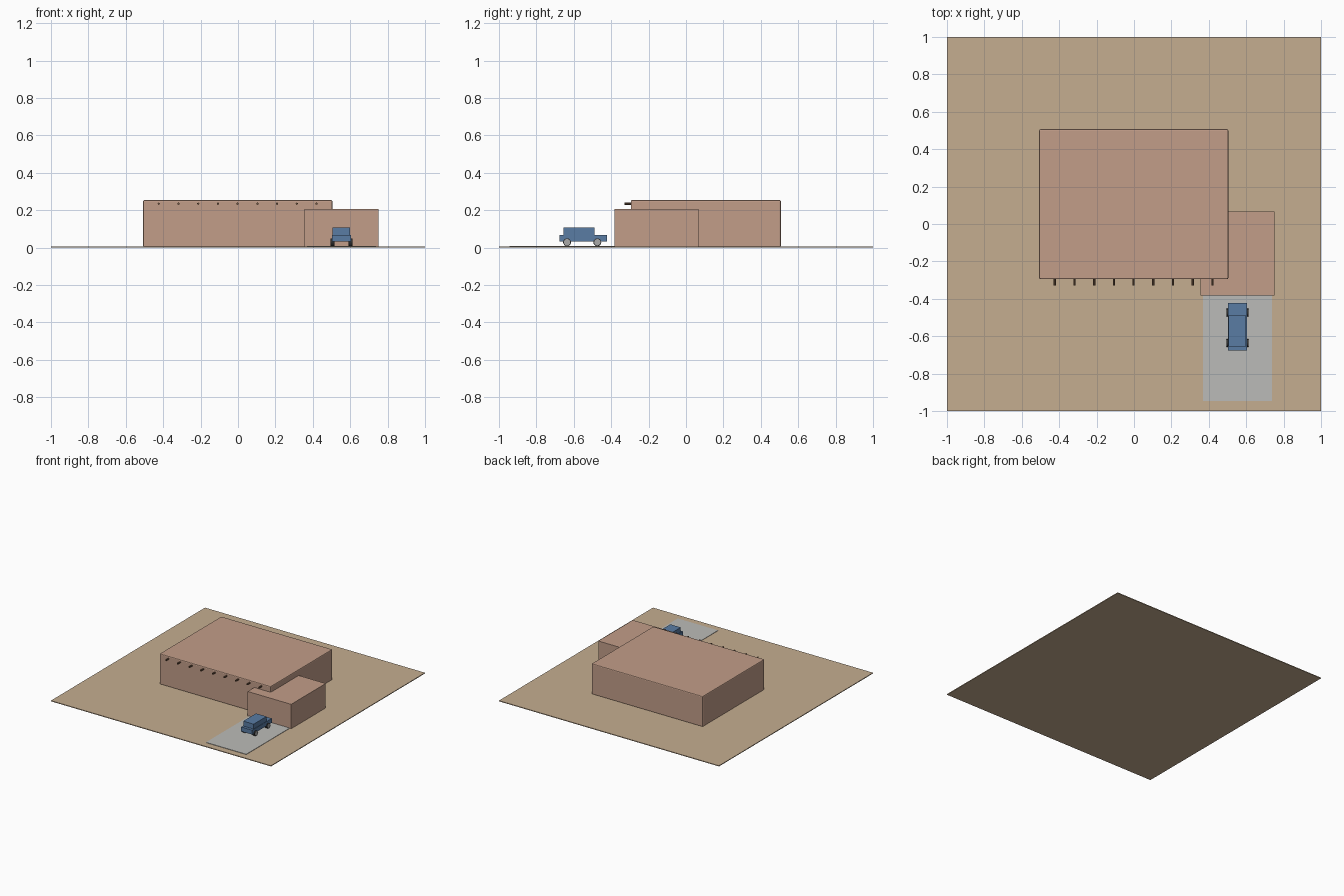
import bpy, bmesh
from math import pi

if "Cube" in bpy.data.objects:
    bpy.data.objects.remove(bpy.data.objects["Cube"])


def material(name, rgb):
    m = bpy.data.materials.new(name)
    m.diffuse_color = (*rgb, 1)
    m.use_nodes = True
    m.node_tree.nodes["Principled BSDF"].inputs["Base Color"].default_value = m.diffuse_color
    return m


SAND = material("sand", (0.56, 0.42, 0.28))
ADOBE = material("adobe", (0.54, 0.34, 0.25))
CONCRETE = material("concrete", (0.5, 0.5, 0.48))
WOOD = material("wood", (0.16, 0.09, 0.05))
BLUE = material("blue_paint", (0.1, 0.2, 0.37))
RUBBER = material("rubber", (0.03, 0.03, 0.03))
STEEL = material("steel", (0.4, 0.4, 0.4))


def finish(bm, name, mat):
    me = bpy.data.meshes.new(name)
    bm.to_mesh(me)
    bm.free()
    me.materials.append(mat)
    ob = bpy.data.objects.new(name, me)
    bpy.context.collection.objects.link(ob)
    return ob


def box(name, lo, hi, mat, bevel=0):
    bm = bmesh.new()
    bmesh.ops.create_cube(bm, size=1)
    for v in bm.verts:
        v.co = [(a + b) / 2 + c * (b - a) for a, b, c in zip(lo, hi, v.co)]
    if bevel:
        bmesh.ops.bevel(bm, geom=bm.edges[:], offset=bevel, segments=2,
                        profile=0.5, affect='EDGES')
    return finish(bm, name, mat)


def rod(name, pos, radius, length, axis, mat, sides=12):
    bm = bmesh.new()
    bmesh.ops.create_cone(bm, cap_ends=True, segments=sides, radius1=radius,
                          radius2=radius, depth=length)
    ob = finish(bm, name, mat)
    ob.location = pos
    ob.rotation_euler = (pi / 2, 0, 0) if axis == 'y' else (0, pi / 2, 0)
    return ob


# Site
box("ground", (-1, -1, 0), (1, 1, 0.006), SAND)
box("driveway", (0.37, -0.945, 0.002), (0.737, -0.37, 0.009), CONCRETE)

# House and attached garage
box("house", (-0.507, -0.295, 0.003), (0.504, 0.507, 0.255), ADOBE, 0.007)
box("garage", (0.355, -0.381, 0.003), (0.75, 0.068, 0.207), ADOBE)

# Roof beam ends projecting from the front wall
for i in range(9):
    rod(f"roof_beam_{i}", (-0.424 + i * 0.1055, -0.295, 0.235), 0.006, 0.07, 'y', WOOD, 8)

# Parked car, bonnet towards the garage
CX = 0.553
box("car_body", (CX - 0.05, -0.677, 0.032), (CX + 0.05, -0.422, 0.068), BLUE)
box("car_cabin", (CX - 0.047, -0.654, 0.066), (CX + 0.047, -0.488, 0.108), BLUE)
for side in (-1, 1):
    for y in (-0.636, -0.474):
        rod("tyre", (CX + side * 0.048, y, 0.029), 0.021, 0.02, 'x', RUBBER, 16)
        rod("hub", (CX + side * 0.0485, y, 0.029), 0.017, 0.0215, 'x', STEEL, 16)
